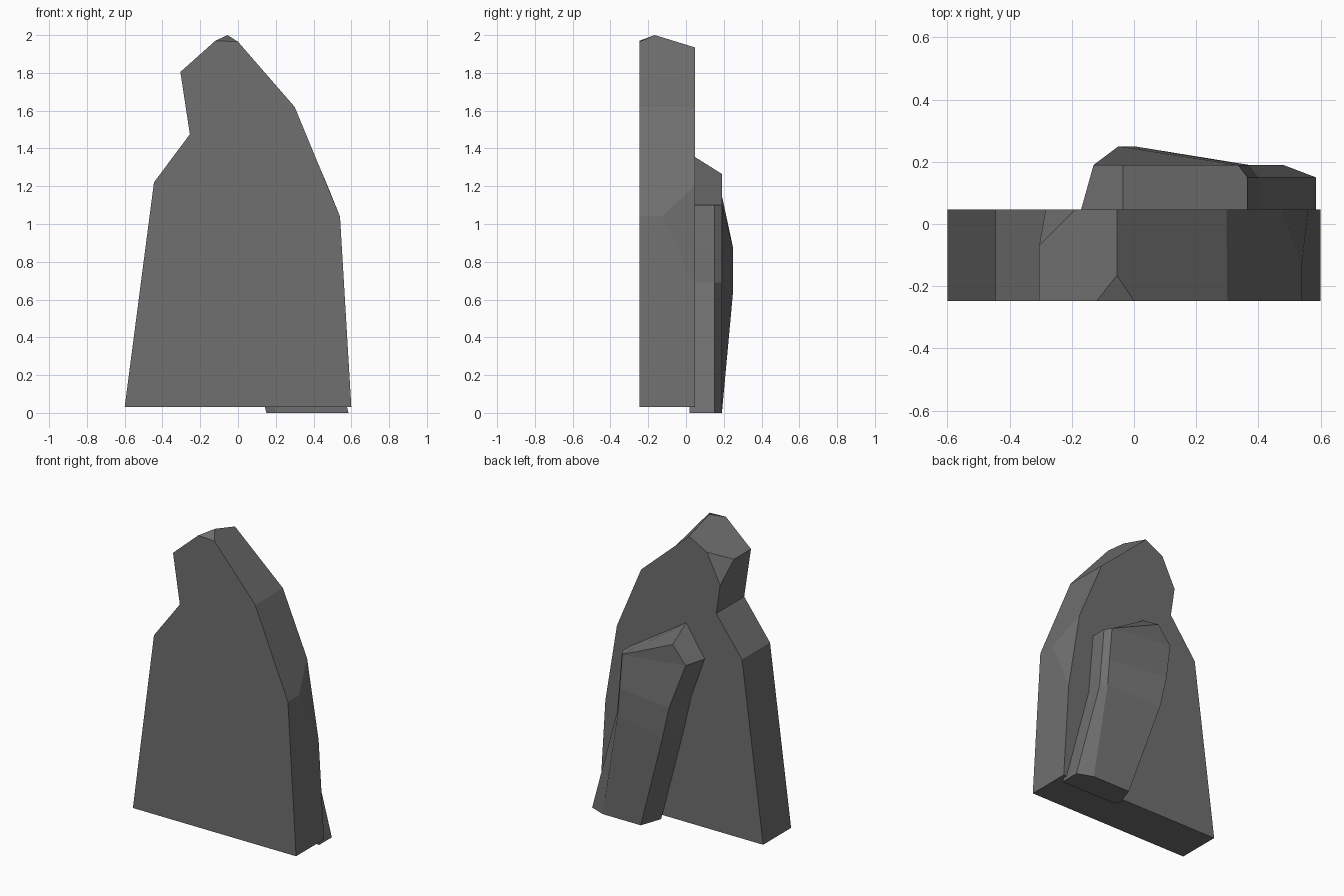
import bpy, bmesh

if "Cube" in bpy.data.objects:
    bpy.data.objects.remove(bpy.data.objects["Cube"])

stone = bpy.data.materials.new("dark grey stone")
stone.diffuse_color = (0.16, 0.16, 0.16, 1)
stone.use_nodes = True
stone.node_tree.nodes["Principled BSDF"].inputs["Base Color"].default_value = stone.diffuse_color


def make_part(name, verts, faces):
    bm = bmesh.new()
    vs = [bm.verts.new(v) for v in verts]
    for f in faces:
        bm.faces.new([vs[i] for i in f])
    bmesh.ops.recalc_face_normals(bm, faces=bm.faces)
    mesh = bpy.data.meshes.new(name)
    bm.to_mesh(mesh)
    bm.free()
    mesh.materials.append(stone)
    ob = bpy.data.objects.new(name, mesh)
    bpy.context.collection.objects.link(ob)
    return ob


# Main standing slab: front and back outlines plus three chipped-corner points
front = [(-.6, .03), (-.445, 1.22), (-.255, 1.475), (-.305, 1.805), (-.12, 1.97),
         (0, 1.965), (.3, 1.62), (.54, 1.04), (.6, .03)]
back = [(-.6, .03), (-.445, 1.22), (-.255, 1.475), (-.284, 1.67), (-.188, 1.864),
        (-.055, 1.935), (.297, 1.62), (.475, 1.2), (.56, .68), (.6, .03)]
verts = [(x, -.247, z) for x, z in front] + [(x, .047, z) for x, z in back]
verts += [(-.305, -.07, 1.805), (-.055, -.165, 2.0), (.54, -.13, 1.04)]
faces = [range(9), range(9, 19),
         (0, 1, 10, 9), (1, 2, 11, 10), (2, 3, 19, 12, 11), (19, 13, 12),
         (3, 4, 20, 14, 13, 19), (4, 5, 20), (5, 6, 15, 14, 20),
         (6, 7, 21, 16, 15), (21, 17, 16), (7, 8, 18, 17, 21), (8, 0, 9, 18)]
make_part("standing_slab", verts, faces)

# Leaning rear slab: rings from bottom to top, each with
# (left z, right z, left base x, left ridge x, ridge y, right face x, right side x)
levels = [(0, 0, .15, .2, .19, .48, .585),
          (.65, .69, -.02, 0, .25, .37, .40),
          (.87, .87, -.07, -.05, .25, .355, .385),
          (1.15, 1.10, -.17, -.13, .19, .335, .365)]
verts, faces = [], []
for zl, zr, base_x, ridge_x, ridge_y, face_x, side_x in levels:
    verts += [(base_x + .05, .018, zl), (base_x, .047, zl), (ridge_x, ridge_y, zl),
              (face_x, .19, zr), (side_x, .15, zr), (side_x, .018, zr)]
for k in range(len(levels) - 1):
    for i in range(6):
        j = (i + 1) % 6
        faces.append((6 * k + i, 6 * k + j, 6 * k + 6 + j, 6 * k + 6 + i))

# Sloping top of the rear slab
t = len(verts)
verts += [(-.035, .047, 1.355), (-.035, .19, 1.265), (-.035, .018, 1.355)]
a = 18
faces += [range(6),
          (a + 1, a + 2, t + 1, t), (a + 2, a + 3, t + 1),
          (t + 1, a + 3, a + 4, a + 5, t + 2, t),
          (a, a + 1, t, t + 2), (a, t + 2, a + 5)]
make_part("rear_slab", verts, faces)
